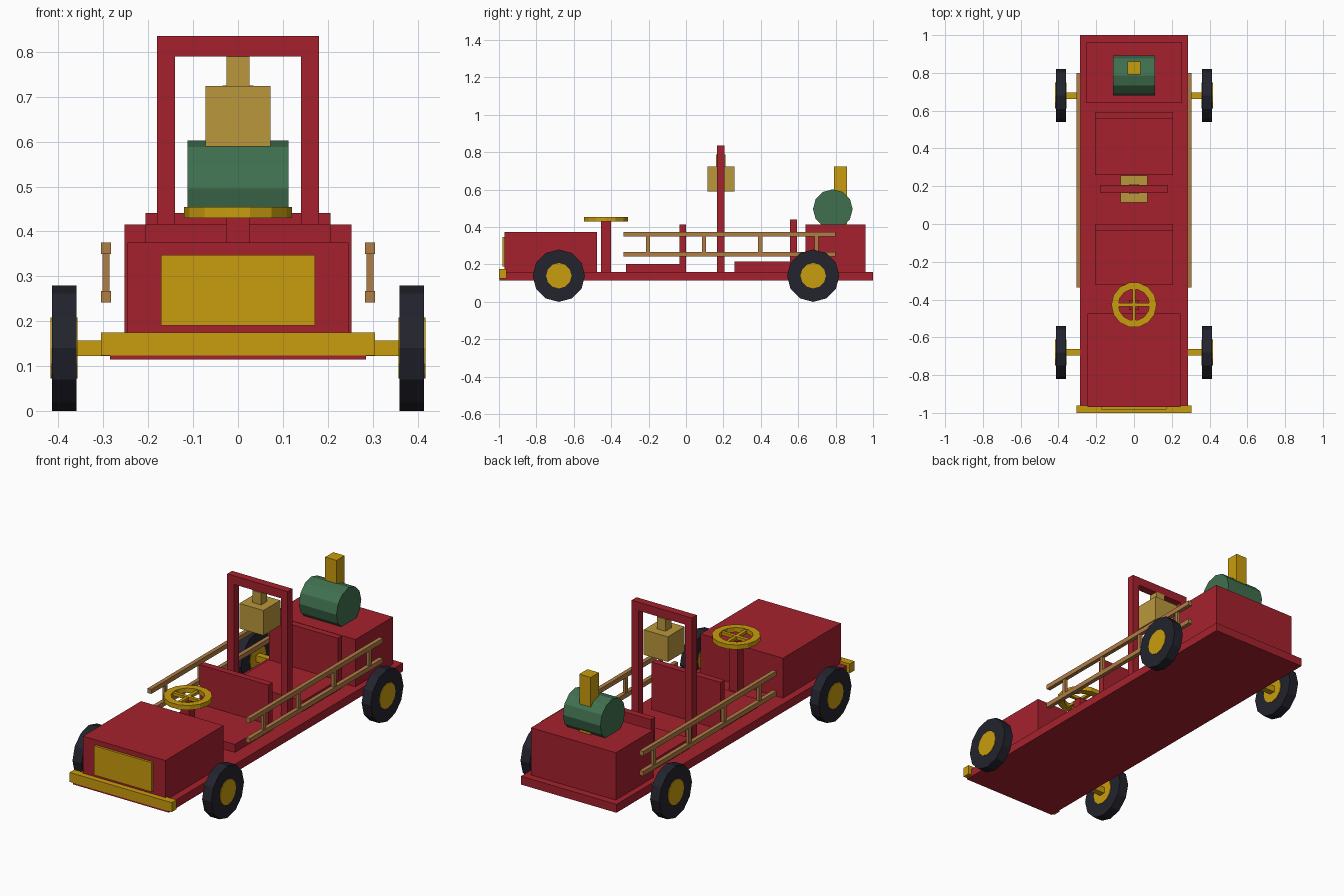
import bpy, bmesh, math
from mathutils import Matrix, Vector

if "Cube" in bpy.data.objects:
    bpy.data.objects.remove(bpy.data.objects["Cube"])


def material(name, hex_code):
    def linear(c):
        return c / 12.92 if c <= 0.04045 else ((c + 0.055) / 1.055) ** 2.4
    rgb = [linear(int(hex_code[i:i + 2], 16) / 255) for i in (0, 2, 4)]
    m = bpy.data.materials.new(name)
    m.use_nodes = True
    m.diffuse_color = (*rgb, 1)
    m.node_tree.nodes["Principled BSDF"].inputs["Base Color"].default_value = (*rgb, 1)
    return m


red = material("red paint", "A5212D")
gold = material("gold", "C99C0D")
green = material("green", "40704F")
black = material("tyre black", "22232D")
wood = material("wood", "B07D45")
brass = material("pale brass", "BA973C")


def finish(name, bm, mat):
    bmesh.ops.recalc_face_normals(bm, faces=bm.faces)
    mesh = bpy.data.meshes.new(name)
    bm.to_mesh(mesh)
    bm.free()
    mesh.materials.append(mat)
    obj = bpy.data.objects.new(name, mesh)
    bpy.context.collection.objects.link(obj)
    return obj


def box(name, mat, x, y, z):
    """Box from (min, max) pairs on each axis."""
    bm = bmesh.new()
    size = [b - a for a, b in (x, y, z)]
    mid = [(a + b) / 2 for a, b in (x, y, z)]
    bmesh.ops.create_cube(bm, size=1, matrix=Matrix.Translation(mid) @ Matrix.Diagonal((*size, 1)))
    return finish(name, bm, mat)


def wide(name, mat, half, y, z):
    """Box centred across the model."""
    return box(name, mat, (-half, half), y, z)


def drum(name, mat, x, y, z, radius):
    """Twelve-sided cylinder lying along x."""
    bm = bmesh.new()
    place = Matrix.Translation(((x[0] + x[1]) / 2, y, z)) @ Matrix.Rotation(math.pi / 2, 4, 'Y')
    bmesh.ops.create_cone(bm, cap_ends=True, segments=12, radius1=radius, radius2=radius,
                          depth=x[1] - x[0], matrix=place)
    return finish(name, bm, mat)


def ring(name, mat, centre, outer, inner, height, sides):
    """Flat ring with a rectangular section."""
    bm = bmesh.new()
    c = Vector(centre)
    section = [(r, h) for r, h in ((inner, -height / 2), (outer, -height / 2),
                                   (outer, height / 2), (inner, height / 2))]
    loops = []
    for i in range(sides):
        a = math.tau * i / sides
        loops.append([bm.verts.new(c + Vector((r * math.cos(a), r * math.sin(a), h)))
                      for r, h in section])
    for i in range(sides):
        p, q = loops[i], loops[(i + 1) % sides]
        for k in range(4):
            n = (k + 1) % 4
            bm.faces.new((p[k], p[n], q[n], q[k]))
    return finish(name, bm, mat)


# Body
wide("chassis", red, 0.285, (-0.998, 1), (0.115, 0.16))
wide("hood", red, 0.246, (-0.97, -0.475), (0.16, 0.375))
wide("rear_box", red, 0.253, (0.64, 0.96), (0.16, 0.415))
wide("grille", gold, 0.172, (-0.982, -0.97), (0.19, 0.348))
wide("bumper", gold, 0.305, (-1, -0.96), (0.124, 0.175))

# Seats
for label, start, end, base, top in (("front", -0.32, 0, 0.203, 0.415),
                                     ("rear", 0.26, 0.593, 0.215, 0.441)):
    wide(label + "_seat", red, 0.206, (start, end), (0.16, base))
    wide(label + "_seat_back", red, 0.206, (end - 0.036, end), (base, top))

# Steering
steer_y = -0.428
wide("steering_column", red, 0.026, (steer_y - 0.026, steer_y + 0.026), (0.16, 0.433))
ring("steering_wheel", gold, (0, steer_y, 0.442), 0.12, 0.083, 0.025, 14)
wide("steering_spoke_across", gold, 0.09, (steer_y - 0.009, steer_y + 0.009), (0.434, 0.45))
wide("steering_spoke_along", gold, 0.009, (steer_y - 0.09, steer_y + 0.09), (0.434, 0.449))

# Bell arch
wide("arch_beam", red, 0.18, (0.165, 0.207), (0.789, 0.835))
wide("bell", brass, 0.072, (0.114, 0.258), (0.589, 0.724))
wide("bell_hanger", brass, 0.026, (0.16, 0.212), (0.724, 0.789))

# Boiler and chimney
drum("boiler", green, (-0.112, 0.112), 0.785, 0.496, 0.106)
wide("chimney", gold, 0.034, (0.792, 0.861), (0.412, 0.725))

# Paired parts on both sides
for side, s in (("left", 1), ("right", -1)):
    def span(a, b):
        return tuple(sorted((s * a, s * b)))

    box(side + "_arch_post", red, span(0.14, 0.18), (0.165, 0.207), (0.16, 0.789))

    # Ladder
    for label, low in (("upper", 0.35), ("lower", 0.242)):
        box(f"{side}_ladder_{label}_rail", wood, span(0.283, 0.305), (-0.335, 0.8), (low, low + 0.025))
    for i in range(4):
        y = -0.203 + 0.3 * i
        box(f"{side}_ladder_rung_{i + 1}", wood, span(0.286, 0.302), (y - 0.011, y + 0.011), (0.262, 0.355))

    # Wheels and axles
    for end, y in (("front", -0.68), ("rear", 0.68)):
        drum(f"{end}_{side}_tyre", black, span(0.36, 0.414), y, 0.14, 0.14)
        drum(f"{end}_{side}_hub", gold, span(0.357, 0.417), y, 0.14, 0.068)
        box(f"{end}_{side}_axle", gold, span(0.25, 0.36), (y - 0.017, y + 0.017), (0.123, 0.157))
